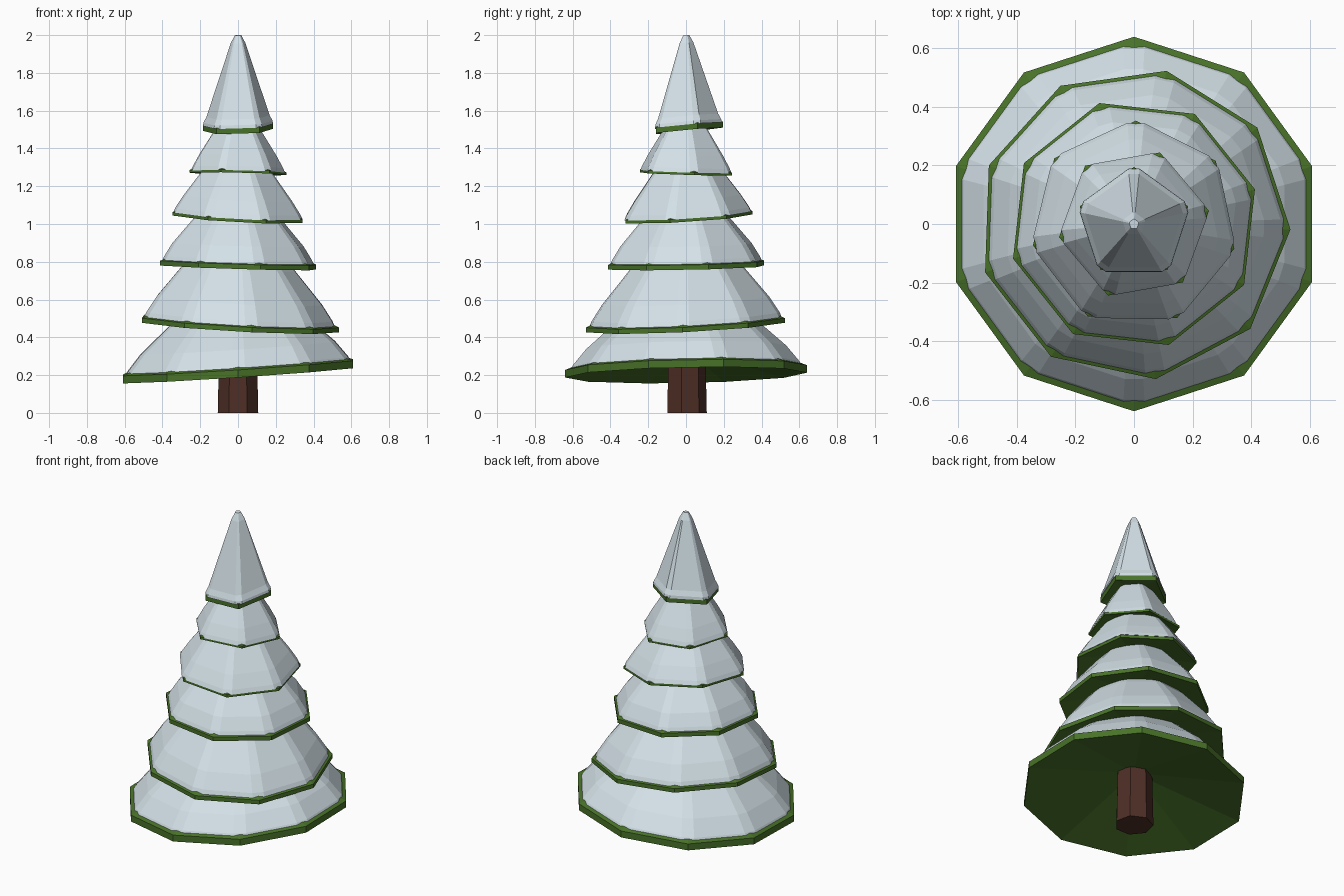
import bpy, bmesh
from math import radians, sin, cos, tau

if "Cube" in bpy.data.objects:
    bpy.data.objects.remove(bpy.data.objects["Cube"])


def material(name, rgb):
    m = bpy.data.materials.new(name)
    m.diffuse_color = (*rgb, 1)
    m.use_nodes = True
    m.node_tree.nodes["Principled BSDF"].inputs["Base Color"].default_value = m.diffuse_color
    return m


SNOW = material("snow", (0.66, 0.76, 0.81))
GREEN = material("needle green", (0.066, 0.17, 0.022))
BARK = material("bark brown", (0.075, 0.028, 0.019))


def ring(n, r, z, start, tilt, chamfer):
    """Polygon points on a tilted plane, corners optionally cut off."""
    c = [(r * cos(radians(start) + tau * i / n), r * sin(radians(start) + tau * i / n))
         for i in range(n)]
    if chamfer:
        cut = []
        for i, p in enumerate(c):
            for q in (c[i - 1], c[(i + 1) % n]):
                cut.append([p[k] + (q[k] - p[k]) * chamfer for k in (0, 1)])
        c = cut
    return [(x, y, z + tilt[0] * x + tilt[1] * y) for x, y in c]


def loft(name, mat, n, profile, start, z0=0, tilt=(0, 0), chamfer=0, loop=False, caps=(False, False)):
    """Skin a profile of (radius, height) rings with flat faces."""
    bm = bmesh.new()
    rings = [[bm.verts.new(p) for p in ring(n, r, z0 + z, start, tilt, chamfer)]
             for r, z in profile]
    pairs = list(zip(rings, rings[1:]))
    if loop:
        pairs.append((rings[-1], rings[0]))
    for a, b in pairs:
        for i in range(len(a)):
            j = (i + 1) % len(a)
            bm.faces.new((a[i], a[j], b[j], b[i]))
    if caps[0]:
        bm.faces.new(rings[0][::-1])
    if caps[1]:
        bm.faces.new(rings[-1])
    bmesh.ops.recalc_face_normals(bm, faces=bm.faces)
    me = bpy.data.meshes.new(name)
    bm.to_mesh(me)
    bm.free()
    me.materials.append(mat)
    ob = bpy.data.objects.new(name, me)
    bpy.context.collection.objects.link(ob)
    return ob


# Trunk
loft("trunk", BARK, 7, [(0.11, 0), (0.1, 0.45)], 90, caps=(True, True))

# Tiers: sides, start angle, radius, height, tilt, rim height, snow profile
tiers = [
    (10, 90, 0.64, 0.20, (0.066, 0.02), 0.04,
     [(0.625, 0.035), (0.612, 0.06), (0.54, 0.145), (0.385, 0.28), (0.2, 0.44)]),
    (9, -2, 0.535, 0.457, (-0.055, 0.05), 0.025,
     [(0.525, 0.025), (0.512, 0.055), (0.455, 0.14), (0.31, 0.31), (0.2, 0.42)]),
    (8, 16, 0.43, 0.77, (-0.03, 0.02), 0.025,
     [(0.422, 0.025), (0.41, 0.05), (0.365, 0.12), (0.25, 0.25), (0.15, 0.36)]),
    (7, 89, 0.353, 1.03, (-0.055, 0.06), 0.018,
     [(0.359, 0.016), (0.347, 0.04), (0.3, 0.11), (0.2, 0.24), (0.12, 0.33)]),
    (6, 10, 0.26, 1.265, (-0.02, -0.03), 0.015,
     [(0.262, 0.012), (0.252, 0.035), (0.215, 0.1), (0.13, 0.23), (0.08, 0.3)]),
    (5, 90, 0.195, 1.493, (0.03, 0.09), 0.032,
     [(0.203, 0.028), (0.2, 0.045), (0.183, 0.075), (0.042, 0.465), (0.018, 0.507)]),
]
for k, (n, start, R, z, tilt, rim, snow) in enumerate(tiers, 1):
    # Branches: hollow skirt with a thin rim
    skirt = [(0.05, 0.22 * (R - 0.05)), (R, 0), (R, rim), (0.6 * R, 0.22 * R), (0.05, 0.35 * R)]
    loft(f"branches_{k}", GREEN, n, skirt, start, z, tilt, loop=True)
    # Snow cap with a lip tucked under its edge
    r, h = snow[0]
    loft(f"snow_{k}", SNOW, n, [(0.85 * r, h + 0.08 * r)] + snow, start, z, tilt,
         chamfer=0.1, caps=(False, True))
